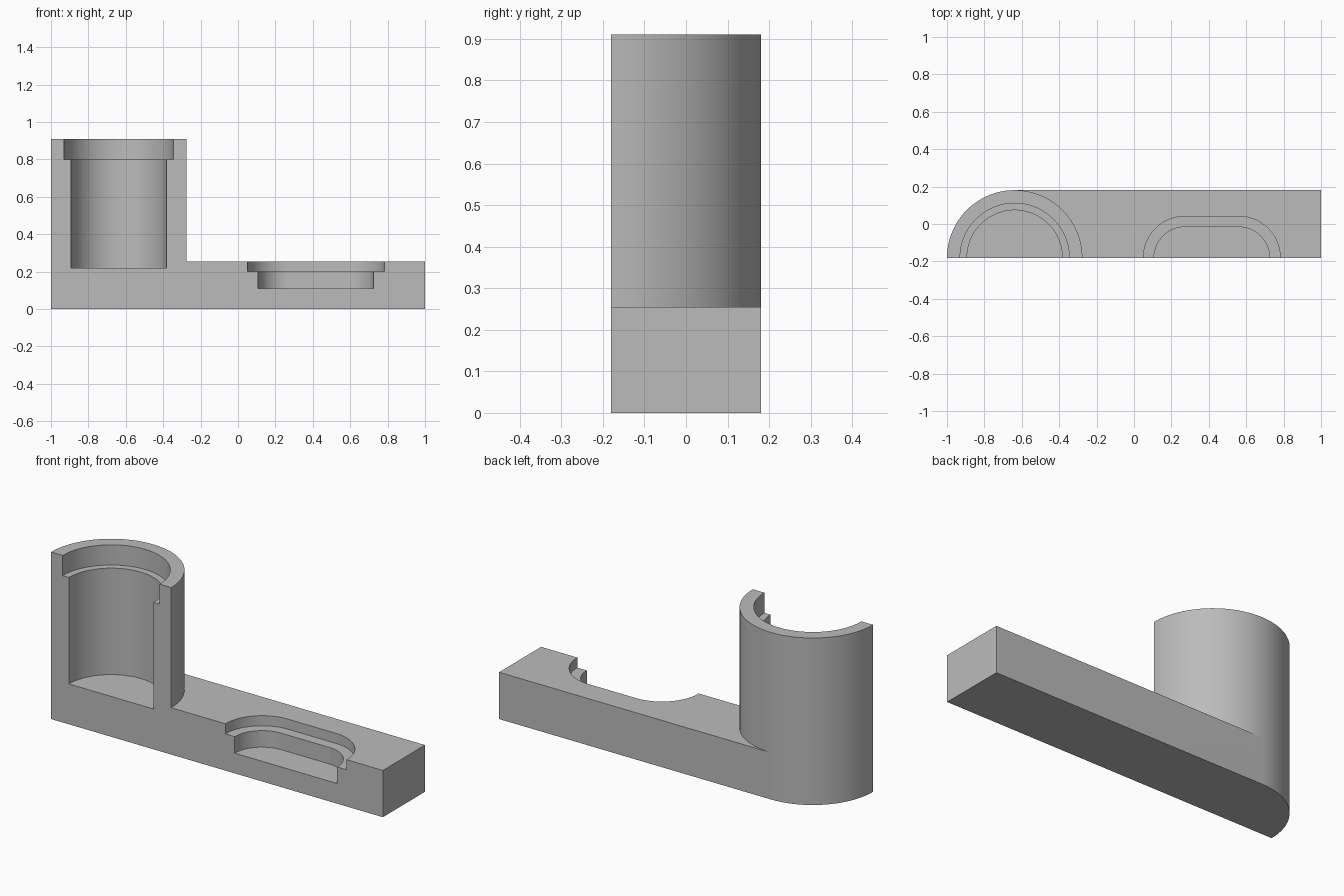
import bpy, bmesh
from math import cos, sin, pi

cube = bpy.data.objects.get("Cube")
if cube:
    bpy.data.objects.remove(cube, do_unlink=True)

FRONT, BACK = -0.181, 0.181
TOWER_X, TOWER_R = -0.638, 0.362
BASE_TOP, TOWER_TOP = 0.255, 0.91
STEPS = 48

metal = bpy.data.materials.new("plain grey")
metal.use_nodes = True
grey = (0.5, 0.5, 0.5, 1)
metal.diffuse_color = grey
metal.node_tree.nodes["Principled BSDF"].inputs["Base Color"].default_value = grey


def arc(cx, r, start, end):
    """Points on an arc centred on the front plane."""
    n = max(2, round(STEPS * abs(end - start) / pi))
    angles = [start + (end - start) * i / n for i in range(n + 1)]
    return [(cx + r * cos(a), FRONT + r * sin(a)) for a in angles]


def extrude(name, outline, z0, z1):
    """Solid prism from a flat outline."""
    bm = bmesh.new()
    face = bm.faces.new([bm.verts.new((x, y, z0)) for x, y in outline])
    top = bmesh.ops.extrude_face_region(bm, geom=[face])["geom"]
    verts = [v for v in top if isinstance(v, bmesh.types.BMVert)]
    bmesh.ops.translate(bm, verts=verts, vec=(0, 0, z1 - z0))
    bmesh.ops.recalc_face_normals(bm, faces=bm.faces)
    mesh = bpy.data.meshes.new(name)
    bm.to_mesh(mesh)
    bm.free()
    mesh.materials.append(metal)
    obj = bpy.data.objects.new(name, mesh)
    bpy.context.collection.objects.link(obj)
    return obj


def cut(body, outline, z0, z1):
    """Remove a prism from the body."""
    tool = extrude("cutter", outline, z0, z1)
    tool.hide_render = True
    mod = body.modifiers.new("cut", 'BOOLEAN')
    mod.operation, mod.solver, mod.object = 'DIFFERENCE', 'EXACT', tool
    bpy.ops.object.select_all(action='DESELECT')
    body.select_set(True)
    bpy.context.view_layer.objects.active = body
    bpy.ops.object.modifier_apply(modifier=mod.name)
    bpy.data.objects.remove(tool, do_unlink=True)


def slot(x0, x1, r):
    """Round-ended slot outline; equal centres give a circle."""
    right = arc(x1, r, -pi / 2, pi / 2)
    left = arc(x0, r, pi / 2, 3 * pi / 2)
    return right + left if x1 > x0 else right[:-1] + left[:-1]


# Full-height block with one rounded end
outline = [(1, FRONT), (1, BACK)] + arc(TOWER_X, TOWER_R, pi / 2, pi)
body = extrude("sectioned_bracket", outline, 0, TOWER_TOP)

# Clear the space above the base, leaving the half-round tower
clearance = arc(TOWER_X, TOWER_R, 0, pi / 2)
clearance += [(TOWER_X, 0.4), (1.2, 0.4), (1.2, -0.4), (TOWER_X + TOWER_R, -0.4)]
cut(body, clearance, BASE_TOP, 1.2)

# Tower bore and its wider rim
cut(body, slot(TOWER_X, TOWER_X, 0.255), 0.22, 1.2)
cut(body, slot(TOWER_X, TOWER_X, 0.292), 0.80, 1.2)

# Stepped slot in the base
cut(body, slot(0.272, 0.56, 0.165), 0.11, 0.5)
cut(body, slot(0.272, 0.56, 0.222), 0.20, 0.5)

bpy.ops.object.shade_smooth_by_angle(angle=pi / 6)
